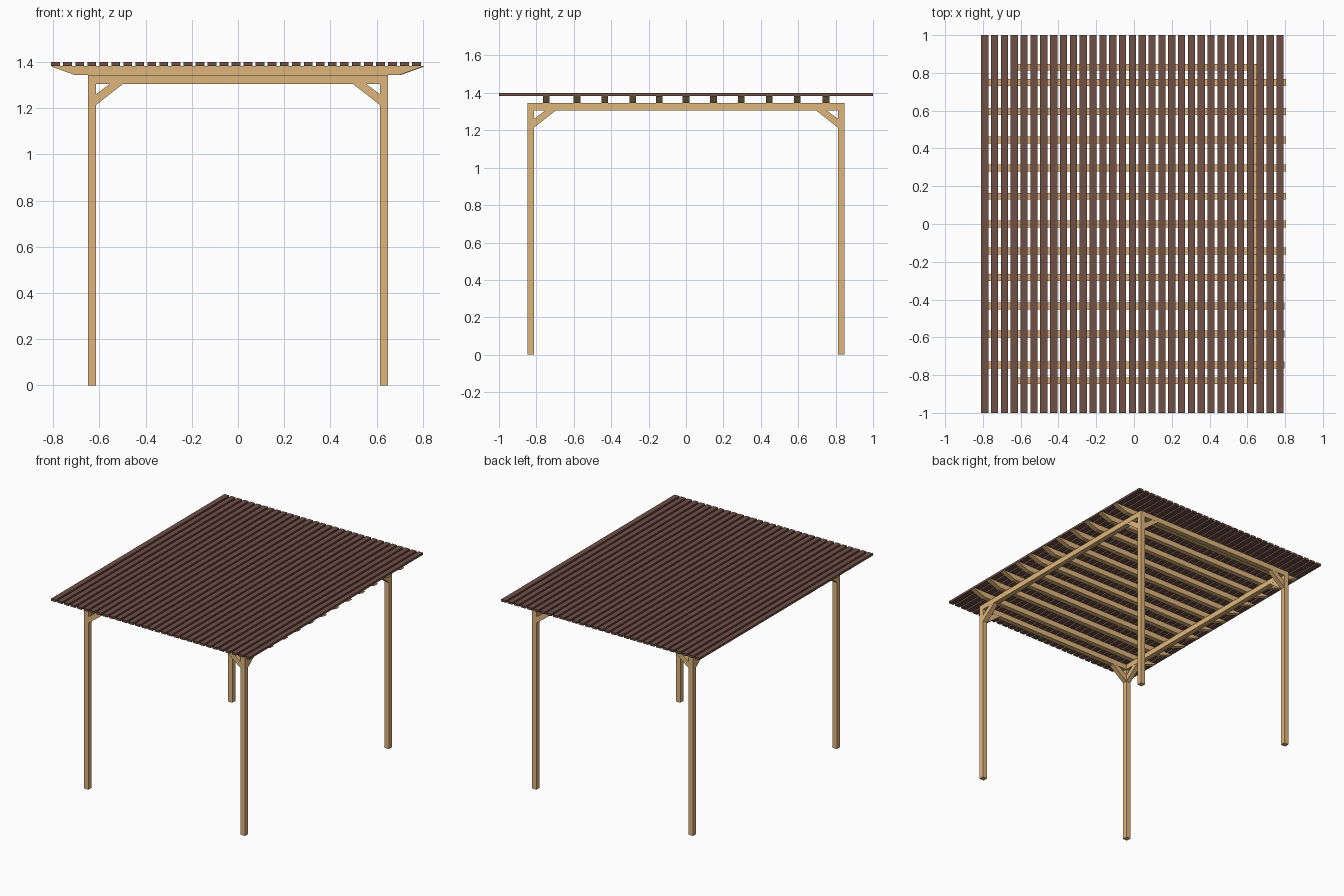
import bpy

if "Cube" in bpy.data.objects:
    bpy.data.objects.remove(bpy.data.objects["Cube"])


def material(name, color):
    m = bpy.data.materials.new(name)
    m.diffuse_color = color
    m.use_nodes = True
    m.node_tree.nodes["Principled BSDF"].inputs["Base Color"].default_value = m.diffuse_color
    return m


WOOD = material("light_wood", (0.73, 0.46, 0.20, 1))
DARK = material("dark_wood", (0.16, 0.08, 0.06, 1))


def prism(name, profile, axis, lo, hi, mat):
    """Extrude a 2D profile (horizontal, z) along the 'x' or 'y' axis."""
    def point(u, z, d):
        return (u, d, z) if axis == 'y' else (d, u, z)
    n = len(profile)
    verts = [point(u, z, d) for d in (lo, hi) for u, z in profile]
    faces = [list(range(n)), list(range(n, 2 * n))[::-1]]
    faces += [[i, i + n, (i + 1) % n + n, (i + 1) % n] for i in range(n)]
    me = bpy.data.meshes.new(name)
    me.from_pydata(verts, [], faces)
    # make every normal point outward
    import bmesh
    bm = bmesh.new()
    bm.from_mesh(me)
    bmesh.ops.recalc_face_normals(bm, faces=bm.faces)
    bm.to_mesh(me)
    bm.free()
    me.materials.append(mat)
    ob = bpy.data.objects.new(name, me)
    bpy.context.collection.objects.link(ob)
    return ob


def box(name, x0, x1, y0, y1, z0, z1, mat):
    return prism(name, [(x0, z0), (x1, z0), (x1, z1), (x0, z1)], 'y', y0, y1, mat)


PX, PY, H = 0.632, 0.83, 0.018      # post centres and half width
BEAM_LO, BEAM_HI = 1.306, 1.345
BRACE = [(0, 1.215), (0.117, BEAM_LO), (0.06, BEAM_LO), (0, 1.262)]

# Posts with two diagonal braces each
for sx in (-1, 1):
    for sy in (-1, 1):
        tag = ("front" if sy < 0 else "back") + ("_left" if sx < 0 else "_right")
        x, y = sx * PX, sy * PY
        box(tag + "_post", x - H, x + H, y - H, y + H, 0, BEAM_HI, WOOD)
        prism(tag + "_brace_across", [(sx * (PX - H - u), z) for u, z in BRACE],
              'y', y - 0.017, y + 0.017, WOOD)
        prism(tag + "_brace_along", [(sy * (PY - H - u), z) for u, z in BRACE],
              'x', x - 0.017, x + 0.017, WOOD)

# Beams between the posts
for s, a, b in ((-1, "front", "left"), (1, "back", "right")):
    box(a + "_beam", -PX + H, PX - H, s * PY - H, s * PY + H, BEAM_LO, BEAM_HI, WOOD)
    box(b + "_beam", s * PX - H, s * PX + H, -PY + H, PY - H, BEAM_LO, BEAM_HI, WOOD)

# Rafters with tapered ends
R_TOP = 1.384
for i, y in enumerate((-0.747, -0.583, -0.434, -0.284, -0.143, 0.0,
                       0.147, 0.296, 0.445, 0.595, 0.749)):
    dx = -0.004 if y < -0.2 else 0.002
    prism(f"rafter_{i + 1}",
          [(-0.802 + dx, R_TOP), (-0.802 + dx, R_TOP - 0.004), (-0.705 + dx, BEAM_HI),
           (0.705 + dx, BEAM_HI), (0.802 + dx, R_TOP - 0.004), (0.802 + dx, R_TOP)],
          'y', y - 0.018, y + 0.018, WOOD)

# Roof slats
for i in range(31):
    x = -0.79 + i * 0.0521
    box(f"roof_slat_{i + 1}", x - 0.019, x + 0.019, -1, 1, R_TOP, 1.4, DARK)
